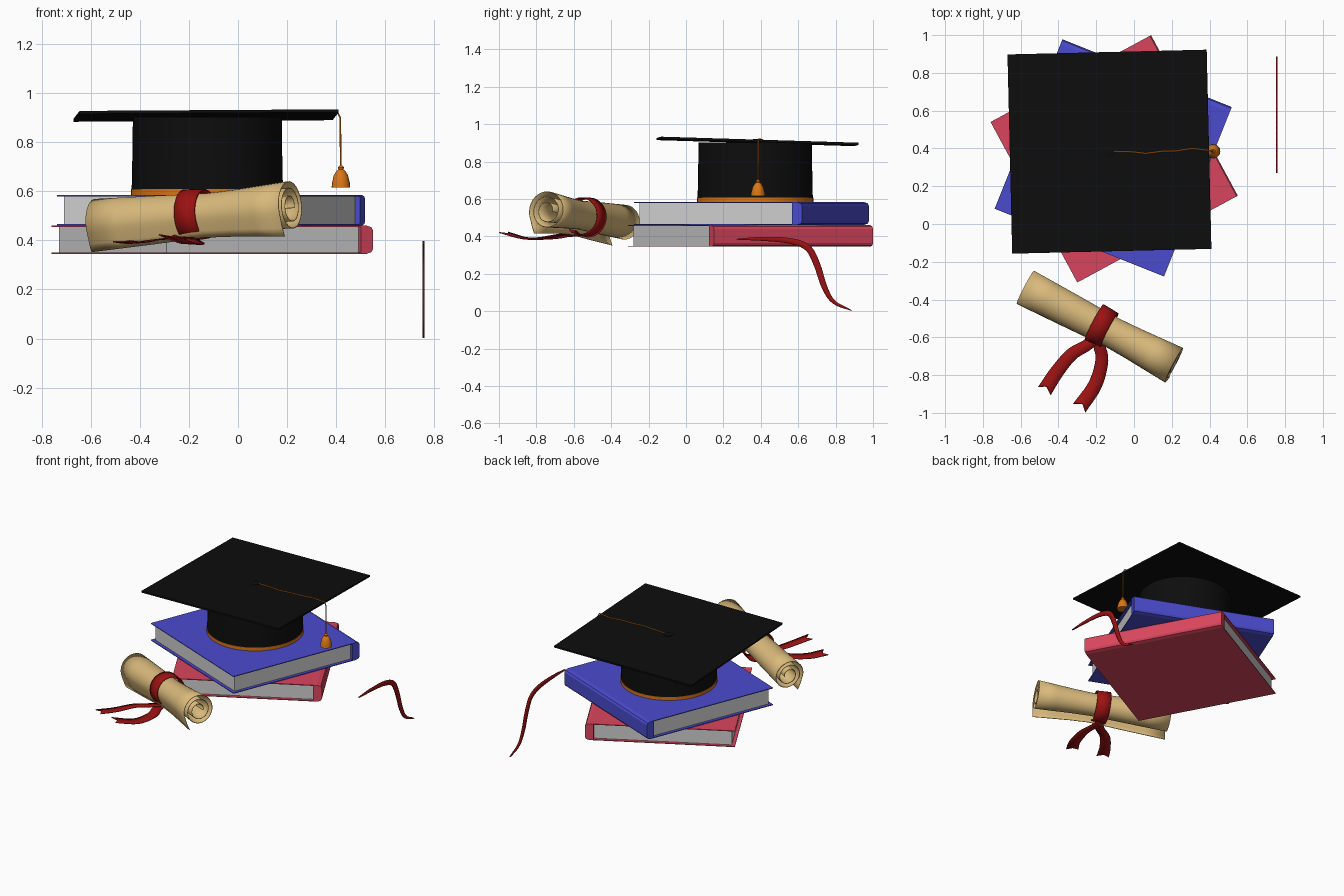
import bpy, bmesh, math
from mathutils import Vector, Matrix

if "Cube" in bpy.data.objects:
    bpy.data.objects.remove(bpy.data.objects["Cube"], do_unlink=True)


def material(name, rgb):
    m = bpy.data.materials.new(name)
    m.use_nodes = True
    m.diffuse_color = (*rgb, 1)
    m.node_tree.nodes["Principled BSDF"].inputs["Base Color"].default_value = (*rgb, 1)
    return m


BLACK = material("cap black", (0.004, 0.004, 0.004))
BLUE = material("book blue", (0.07, 0.07, 0.62))
ROSE = material("book rose red", (0.7, 0.06, 0.11))
PAGES = material("page grey", (0.62, 0.62, 0.62))
ORANGE = material("tassel orange", (0.7, 0.18, 0.008))
PAPER = material("parchment tan", (0.7, 0.49, 0.2))
RIBBON = material("ribbon red", (0.33, 0.006, 0.006))


def add(name, data, mat, smooth=False):
    ob = bpy.data.objects.new(name, data)
    bpy.context.collection.objects.link(ob)
    data.materials.append(mat)
    if smooth:
        bpy.ops.object.select_all(action='DESELECT')
        ob.select_set(True)
        bpy.context.view_layer.objects.active = ob
        bpy.ops.object.shade_smooth_by_angle(angle=math.radians(40))
    return ob


def from_bmesh(name, bm, mat, smooth=False, thickness=0):
    bmesh.ops.recalc_face_normals(bm, faces=bm.faces)
    me = bpy.data.meshes.new(name)
    bm.to_mesh(me)
    bm.free()
    ob = add(name, me, mat, smooth)
    if thickness:
        mod = ob.modifiers.new("thickness", 'SOLIDIFY')
        mod.thickness, mod.offset = thickness, 0
    return ob


def box(name, lo, hi, mat, matrix):
    bm = bmesh.new()
    bmesh.ops.create_cube(bm, size=1)
    lo, hi = Vector(lo), Vector(hi)
    for v in bm.verts:
        v.co = matrix @ ((lo + hi) / 2 + v.co * (hi - lo))
    return from_bmesh(name, bm, mat)


def grid(rows, closed=False):
    """Skin rows of points with quads."""
    bm = bmesh.new()
    vs = [[bm.verts.new(p) for p in r] for r in rows]
    n = len(rows[0])
    for a, b in zip(vs, vs[1:]):
        for i in range(n if closed else n - 1):
            j = (i + 1) % n
            bm.faces.new((a[i], a[j], b[j], b[i]))
    return bm, vs


def lathe(name, profile, centre, mat, n=32):
    rows = [[Vector(centre) + Vector((r * math.cos(a), r * math.sin(a), z))
             for a in (math.tau * i / n for i in range(n))] for r, z in profile]
    bm, vs = grid(rows, True)
    bm.faces.new(vs[0])
    bm.faces.new(vs[-1])
    return from_bmesh(name, bm, mat, True)


def smooth_path(pts, steps=5):
    """Catmull-Rom points through the given ones."""
    p = [Vector(q) for q in pts]
    p = [2 * p[0] - p[1]] + p + [2 * p[-1] - p[-2]]
    out = []
    for a, b, c, d in zip(p, p[1:], p[2:], p[3:]):
        for k in range(steps):
            t = k / steps
            out.append(0.5 * (2 * b + (c - a) * t + (2 * a - 5 * b + 4 * c - d) * t * t
                              + (3 * b - a - 3 * c + d) * t ** 3))
    return out + [p[-2]]


def strip(name, pts, normal, width, notch=0.0, thickness=0.005):
    """Flat ribbon along a path; width is a function of 0..1."""
    path = smooth_path(pts)
    rows, last = [], len(path) - 1
    for i, p in enumerate(path):
        tan = (path[min(i + 1, last)] - path[max(i - 1, 0)]).normalized()
        side = tan.cross(Vector(normal)).normalized() * width(i / last) / 2
        mid = p - tan * notch if i == last else p
        rows.append([p - side, mid, p + side])
    return from_bmesh(name, grid(rows)[0], RIBBON, True, thickness)


def cord(name, pts, radius):
    cu = bpy.data.curves.new(name, 'CURVE')
    cu.dimensions, cu.bevel_depth, cu.bevel_resolution = '3D', radius, 2
    cu.use_fill_caps = True
    sp = cu.splines.new('POLY')
    sp.points.add(len(pts) - 1)
    for q, p in zip(sp.points, pts):
        q.co = (*p, 1)
    return add(name, cu, ORANGE)


# Books: a cover profile with a thick rounded spine, around a block of pages
def book(name, centre, z, height, angle, mat):
    h, t = 0.483, 0.005
    m = Matrix.Translation((*centre, z)) @ Matrix.Rotation(math.radians(angle), 4, 'Z')
    lower = [(h - 0.055, t), (-h, t), (-h, 0), (h - 0.03, 0), (h - 0.007, 0.007), (h, 0.02)]
    outline = lower + [(x, height - y) for x, y in reversed(lower)]
    bm = bmesh.new()
    face = bm.faces.new([bm.verts.new(m @ Vector((x, -h, y))) for x, y in outline])
    ext = bmesh.ops.extrude_face_region(bm, geom=[face])["geom"]
    shift = m.to_3x3() @ Vector((0, 2 * h, 0))
    bmesh.ops.translate(bm, vec=shift, verts=[e for e in ext if isinstance(e, bmesh.types.BMVert)])
    from_bmesh(name + "_cover", bm, mat)
    e = h - 0.022
    box(name + "_pages", (-e, -e, t), (h - 0.054, e, height - t), PAGES, m)


book("lower_book", (-0.105, 0.345), 0.345, 0.115, 28.4, ROSE)
book("upper_book", (-0.11, 0.35), 0.461, 0.123, 68.2, BLUE)

# Cap
skull = (-0.125, 0.37, 0)
lathe("cap_band", [(0.311, 0.585), (0.311, 0.608)], skull, ORANGE, 48)
lathe("cap_skull", [(0.308, 0.606), (0.305, 0.75), (0.303, 0.902)], skull, BLACK, 48)
tilt = (Matrix.Translation((-0.13, 0.383, 0.908)) @ Matrix.Rotation(math.radians(1.36), 4, 'Z')
        @ Matrix.Rotation(math.radians(-1.75), 4, 'X') @ Matrix.Rotation(math.radians(-0.35), 4, 'Y'))
box("cap_board", (-0.5275, -0.5275, -0.006), (0.5275, 0.5275, 0.006), BLACK, tilt)
lathe("cap_button", [(0.032, 0.91), (0.032, 0.917), (0.02, 0.922)], (-0.13, 0.383, 0), BLACK, 24)

# Tassel
cord("tassel_cord", [(-0.11, 0.385, 0.917), (0, 0.381, 0.917), (0.06, 0.373, 0.918),
                     (0.15, 0.385, 0.918), (0.22, 0.386, 0.919), (0.31, 0.4, 0.919),
                     (0.405, 0.388, 0.921), (0.416, 0.386, 0.9), (0.419, 0.385, 0.69)], 0.0035)
lathe("tassel_head", [(0.038, 0.615), (0.036, 0.635), (0.029, 0.664), (0.017, 0.684),
                      (0.01, 0.688), (0.013, 0.696), (0.006, 0.704)], (0.419, 0.385, 0), ORANGE, 20)

# Rolled diploma: a spiral cross-section with a loose outer edge, waisted along its axis
start, end = Vector((-0.572, -0.33, 0.47)), Vector((0.215, -0.742, 0.538))
axis = (end - start).normalized()
across = Vector((-axis.y, axis.x, 0)).normalized()
upward = axis.cross(across)
if upward.z < 0:
    upward = -upward
TURNS, STEPS = 2.6, 80
spiral = []
for i in range(STEPS + 1):
    f = i / STEPS
    a = math.radians(205) - math.tau * TURNS * (1 - f)
    r = 0.028 + 0.077 * f ** 0.8
    spiral.append((r * math.cos(a), r * math.sin(a)))
spiral += [(-0.083, -0.085), (-0.069, -0.118)]
stations = [(0, 1), (0.15, 0.96), (0.3, 0.92), (0.45, 0.87), (0.58, 0.83), (0.72, 0.88), (0.86, 0.96), (1, 1.04)]
rows = [[start.lerp(end, t) + (across * u + upward * v) * s for u, v in spiral] for t, s in stations]
from_bmesh("diploma", grid(rows)[0], PAPER, True, 0.004)

# Ribbon tied round the diploma
knot = start.lerp(end, 0.51)
rows = []
for d in (-0.046, 0, 0.046):
    rows.append([knot + axis * d + (across * math.cos(a) + upward * math.sin(a)) * (0.101 - d * 0.06)
                 for a in (math.tau * i / 32 for i in range(32))])
from_bmesh("ribbon_band", grid(rows, True)[0], RIBBON, True, 0.006)
strip("ribbon_tail_left", [(-0.18, -0.57, 0.405), (-0.24, -0.635, 0.41), (-0.33, -0.69, 0.403),
                           (-0.41, -0.785, 0.39), (-0.475, -0.885, 0.396)],
      (0, 0.1, 1), lambda t: 0.055 + 0.025 * t, 0.03)
strip("ribbon_tail_right", [(-0.19, -0.57, 0.405), (-0.185, -0.64, 0.402), (-0.17, -0.72, 0.39),
                            (-0.205, -0.85, 0.388), (-0.29, -0.975, 0.422)],
      (0.1, 0.1, 1), lambda t: 0.055 + 0.025 * t, 0.03)

# Loose ribbon standing on edge beside the books
strip("loose_ribbon", [(0.755, 0.27, 0.385), (0.755, 0.4, 0.387), (0.755, 0.55, 0.377), (0.755, 0.65, 0.34),
                       (0.755, 0.7, 0.25), (0.755, 0.74, 0.13), (0.755, 0.79, 0.05), (0.755, 0.885, 0.004)],
      (1, 0, 0), lambda t: 0.004 + 0.032 * math.sin(math.pi * t) ** 0.8 if 0 < t < 1 else 0.004, 0, 0.008)
